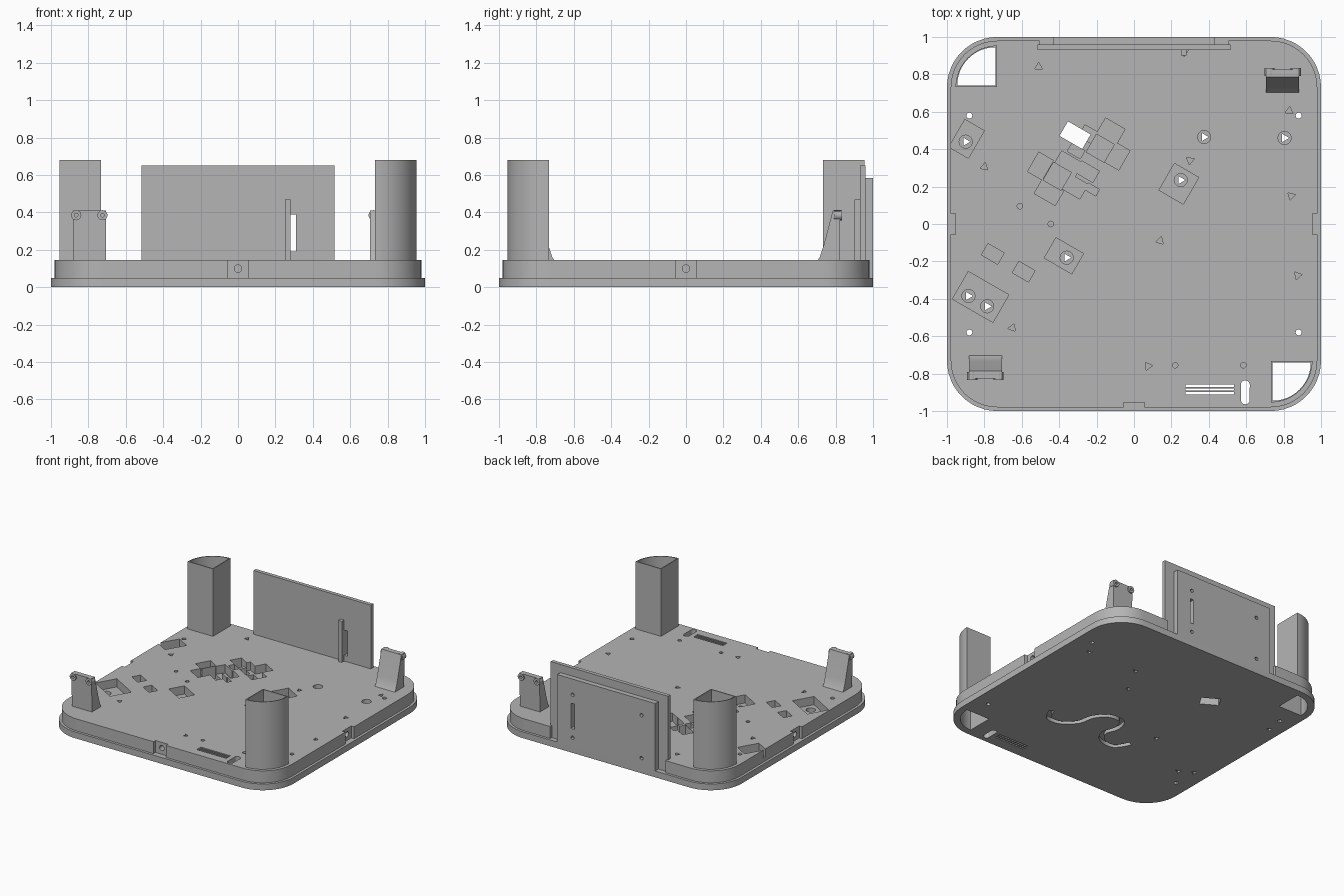
import bpy, bmesh
from math import sin, cos, pi, radians
from mathutils import Vector

cube = bpy.data.objects.get("Cube")
if cube:
    bpy.data.objects.remove(cube)

grey = bpy.data.materials.new("plain grey")
grey.use_nodes = True
COLOUR = (0.46, 0.46, 0.46, 1)
grey.diffuse_color = COLOUR
grey.node_tree.nodes["Principled BSDF"].inputs["Base Color"].default_value = COLOUR

TOP, LIP, ABOVE, BELOW = 0.145, 0.05, 0.9, -0.1


# ---- helpers ----
def finish(name, bm):
    bmesh.ops.recalc_face_normals(bm, faces=bm.faces)
    mesh = bpy.data.meshes.new(name)
    bm.to_mesh(mesh)
    bm.free()
    mesh.materials.append(grey)
    obj = bpy.data.objects.new(name, mesh)
    bpy.context.collection.objects.link(obj)
    return obj


def add_prism(bm, pts, lo, hi, axis="z"):
    """Extrude a 2D outline between two heights along an axis."""
    place = {"x": lambda a, b, h: (h, a, b),
             "y": lambda a, b, h: (a, h, b),
             "z": lambda a, b, h: (a, b, h)}[axis]
    rings = [[bm.verts.new(place(a, b, h)) for a, b in pts] for h in (lo, hi)]
    for ring in rings:
        bm.faces.new(ring)
    for i in range(len(pts)):
        j = (i + 1) % len(pts)
        bm.faces.new((rings[0][i], rings[0][j], rings[1][j], rings[1][i]))


def solid(name, *prisms):
    bm = bmesh.new()
    for prism in prisms:
        add_prism(bm, *prism)
    return finish(name, bm)


def cut(obj, *prisms):
    """Subtract a group of prisms from an object."""
    cutter = solid("cutter", *prisms)
    cutter.hide_render = True
    mod = obj.modifiers.new("cut", "BOOLEAN")
    mod.operation, mod.solver, mod.use_self = "DIFFERENCE", "EXACT", True
    mod.object = cutter
    select(obj)
    bpy.ops.object.modifier_apply(modifier=mod.name)
    bpy.data.objects.remove(cutter)


def select(obj):
    bpy.ops.object.select_all(action="DESELECT")
    obj.select_set(True)
    bpy.context.view_layer.objects.active = obj


def rect(x, y, w, h, angle=-30):
    c, s = cos(radians(angle)), sin(radians(angle))
    return [(x + c * a * w / 2 - s * b * h / 2, y + s * a * w / 2 + c * b * h / 2)
            for a, b in ((-1, -1), (1, -1), (1, 1), (-1, 1))]


def box(x0, x1, y0, y1):
    return [(x0, y0), (x1, y0), (x1, y1), (x0, y1)]


def disc(x, y, r, n=20, turn=0):
    return [(x + r * cos(turn + 2 * pi * i / n), y + r * sin(turn + 2 * pi * i / n))
            for i in range(n)]


def rounded_square(half, r, n=12):
    pts = []
    for q, (sx, sy) in enumerate(((1, 1), (-1, 1), (-1, -1), (1, -1))):
        for i in range(n + 1):
            a = (q + i / n) * pi / 2
            pts.append((sx * (half - r) + r * cos(a), sy * (half - r) + r * sin(a)))
    return pts


def quarter(side, corner, r, n=16):
    """Quarter disc at the back left (side 1) or front right (side -1)."""
    arc = [(-corner - r * cos(i * pi / 2 / n), corner + r * sin(i * pi / 2 / n))
           for i in range(n + 1)]
    return [(side * x, side * y) for x, y in [(-corner, corner)] + arc]


# ---- base plate with a stepped rim ----
bm = bmesh.new()
rings = []
for half, z in ((1, 0), (1, LIP), (0.98, LIP), (0.98, TOP)):
    rings.append([bm.verts.new((x, y, z)) for x, y in rounded_square(half, half - 0.73)])
for low, high in zip(rings, rings[1:]):
    for i in range(len(low)):
        j = (i + 1) % len(low)
        bm.faces.new((low[i], low[j], high[j], high[i]))
bm.faces.new(rings[0])
bm.faces.new(rings[-1])
base = finish("base_plate", bm)

# Notches for the rear panel and the three edge clips
cut(base, (box(-0.505, 0.505, 0.93, 1.1), LIP, ABOVE),
    (box(-0.055, 0.055, -1.1, -0.955), LIP, ABOVE),
    (box(0.955, 1.1, -0.055, 0.055), LIP, ABOVE),
    (box(-1.1, -0.955, -0.055, 0.055), LIP, ABOVE))
clip_hole = disc(0, 0.1, 0.02)
cut(base, (clip_hole, -1.1, -0.9, "y"), (clip_hole, 0.9, 1.1, "x"), (clip_hole, -1.1, -0.9, "x"))

# Shallow slanted pockets
pockets = [(-.895, .455, .12, .17), (.24, .215, .15, .165), (-.375, -.17, .17, .125),
           (-.82, -.39, .25, .17), (-.755, -.16, .1, .07), (-.59, -.255, .1, .07),
           (-.13, .485, .12, .12), (-.095, .365, .1, .12), (-.245, .48, .08, .07),
           (-.5, .31, .09, .12), (-.455, .17, .13, .09), (-.315, .2, .11, .09),
           (-.355, .315, .13, .1), (-.25, .28, .11, .07), (-.225, .185, .07, .04),
           (-.31, .39, .08, .05)]
cut(base, *[(rect(*p), 0.08, ABOVE) for p in pockets])

# Deeper square pockets and round counterbores
sockets = [(-.9, .44), (.25, .235), (-.36, -.18), (-.885, -.385), (-.785, -.44),
           (.375, .465), (.805, .46)]
deep = [rect(-.18, .405, .11, .11), rect(-.41, .255, .11, .11)]
cut(base, *[(d, 0.045, ABOVE) for d in deep + [disc(x, y, 0.035) for x, y in sockets]])

# Blind triangular and round pin holes
pins = [(-.51, .84), (.27, .92), (.83, .605), (.3, .34), (-.8, .305), (.84, .15),
        (.14, -.09), (.875, -.275), (-.65, -.555), (.075, -.76)]
dots = [(-.61, .095), (-.445, 0), (.22, -.755), (.585, -.755)]
cut(base, *[(disc(x, y, 0.024, 3, pi / 2 + i), 0.07, ABOVE) for i, (x, y) in enumerate(pins)],
    *[(disc(x, y, 0.015, 12), 0.07, ABOVE) for x, y in dots])

# Openings right through: sockets, window, screw holes, vents, oval slot, tower shafts
oval = [(x, y + (0.04 if y > -0.9 else -0.04)) for x, y in disc(0.595, -0.9, 0.024, 24, 0.01)]
through = [disc(x, y, 0.025, 3) for x, y in sockets]
through += [rect(-.315, .475, .14, .09), oval]
through += [disc(x, y, 0.016, 12) for x in (-0.88, 0.88) for y in (-0.58, 0.58)]
through += [box(0.275, 0.535, y - 0.006, y + 0.006) for y in (-0.865, -0.885, -0.905)]
through += [quarter(s, 0.74, 0.205) for s in (1, -1)]
cut(base, *[(t, BELOW, ABOVE) for t in through])

# Winding cable groove underneath
path = [Vector(p) for p in ((.47, -.36), (.42, -.45), (.32, -.45), (.22, -.36), (.19, -.24),
                            (.11, -.15), (-.01, -.15), (-.05, -.25), (-.02, -.36),
                            (-.08, -.45), (-.2, -.46), (-.28, -.33))]
ends = [path[0]] + path + [path[-1]]
smooth = []
for a, b, c, d in zip(ends, ends[1:], ends[2:], ends[3:]):
    for t in (0, 0.25, 0.5, 0.75):
        smooth.append(b + (c - a) * t / 2 + (2 * a - 5 * b + 4 * c - d) * t * t / 2
                      + (3 * b - a - 3 * c + d) * t ** 3 / 2)
left, right = [], []
for i, p in enumerate(smooth):
    along = (smooth[min(i + 1, len(smooth) - 1)] - smooth[max(i - 1, 0)]).normalized()
    side = Vector((-along.y, along.x)) * 0.018
    left.append(tuple(p + side))
    right.append(tuple(p - side))
cut(base, (left + right[::-1], BELOW, 0.03))

# ---- hollow quarter-round towers and sloping hinge brackets ----
for side, where in ((1, "back"), (-1, "front")):
    tower = solid(where + "_tower", (quarter(side, 0.732, 0.222), 0.1, 0.68))
    cut(tower, (quarter(side, 0.74, 0.205), BELOW, ABOVE))

    mid = 0.795 * side
    slope = [(0.70, 0.14), (0.715, 0.16), (0.735, 0.22), (0.785, 0.41), (0.825, 0.41), (0.82, 0.14)]
    bracket = solid(where + "_bracket",
                    ([(y * side, z) for y, z in slope], mid - 0.088, mid + 0.088, "x"))
    for k in (-1, 1):
        x = mid + 0.07 * k
        ear = solid(where + "_bracket_ear", (disc(x, 0.385, 0.027), 0.79 * side, 0.835 * side, "y"))
        for part in (ear, bracket):
            cut(part, (disc(x, 0.385, 0.01, 12), 0.805 * side, 0.9 * side, "y"))

# ---- rear panel: wide sheet, raised outer plate, guide strip ----
panel = solid("rear_panel", (box(-0.515, 0.515, 0.93, 0.96), LIP, 0.65))
plate = solid("rear_outer_plate", (box(-0.43, 0.43, 0.96, 1), LIP, 0.585))
for part in (panel, plate):
    cut(part, (box(0.28, 0.31, 0.19, 0.39), 0.85, 1.1, "y"))
cut(plate, *[(disc(x, z, 0.014, 12), 0.975, 1.1, "y") for x in (-0.31, 0.295) for z in (0.12, 0.46)])
solid("guide_strip", (box(0.25, 0.28, 0.9, 0.93), 0.14, 0.47))

# Smooth the curved walls, keep the edges crisp
for obj in list(bpy.context.scene.objects):
    if obj.type == "MESH" and grey.name in obj.data.materials:
        select(obj)
        bpy.ops.object.shade_smooth_by_angle(angle=radians(30))
